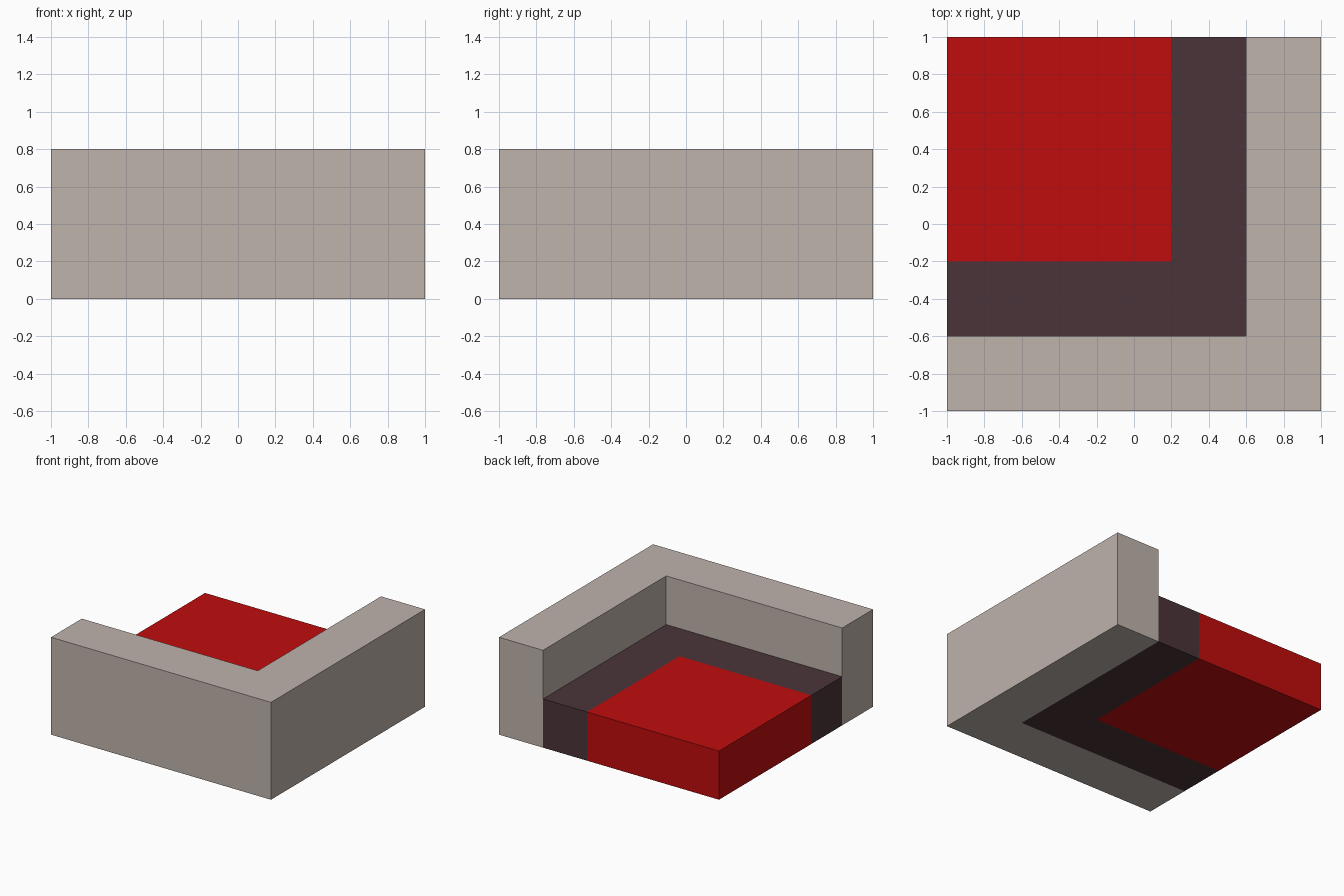
import bpy
import bmesh

cube = bpy.data.objects.get("Cube")
if cube:
    bpy.data.objects.remove(cube, do_unlink=True)


def make_material(name, rgb):
    mat = bpy.data.materials.new(name)
    mat.use_nodes = True
    color = (*rgb, 1.0)
    mat.diffuse_color = color
    mat.node_tree.nodes["Principled BSDF"].inputs["Base Color"].default_value = color
    return mat


def extrude_outline(name, outline, height, mat):
    """Raise a floor outline (counter-clockwise) straight up from z = 0."""
    bm = bmesh.new()
    base = bm.faces.new([bm.verts.new((x, y, 0)) for x, y in outline])
    top = bmesh.ops.extrude_face_region(bm, geom=[base], use_keep_orig=True)
    verts = [v for v in top["geom"] if isinstance(v, bmesh.types.BMVert)]
    bmesh.ops.translate(bm, verts=verts, vec=(0, 0, height))
    bmesh.ops.recalc_face_normals(bm, faces=bm.faces)
    mesh = bpy.data.meshes.new(name)
    bm.to_mesh(mesh)
    bm.free()
    mesh.materials.append(mat)
    obj = bpy.data.objects.new(name, mesh)
    bpy.context.collection.objects.link(obj)
    return obj


def corner_outline(outer, inner):
    """L shape hugging the front left corner, open to the back right."""
    return [(-1, -outer), (outer, -outer), (outer, 1),
            (inner, 1), (inner, -inner), (-1, -inner)]


stone = make_material("warm grey", (0.521, 0.451, 0.413))
dark = make_material("dark plum", (0.069, 0.034, 0.041))
red = make_material("red", (0.527, 0.004, 0.004))

# Tall corner wall
extrude_outline("corner_wall", corner_outline(1.0, 0.6), 0.8, stone)
# Low dark border inside the wall
extrude_outline("dark_border", corner_outline(0.6, 0.2), 0.4, dark)
# Red block filling the remaining corner
extrude_outline("red_block", [(-1, -0.2), (0.2, -0.2), (0.2, 1), (-1, 1)], 0.4, red)
